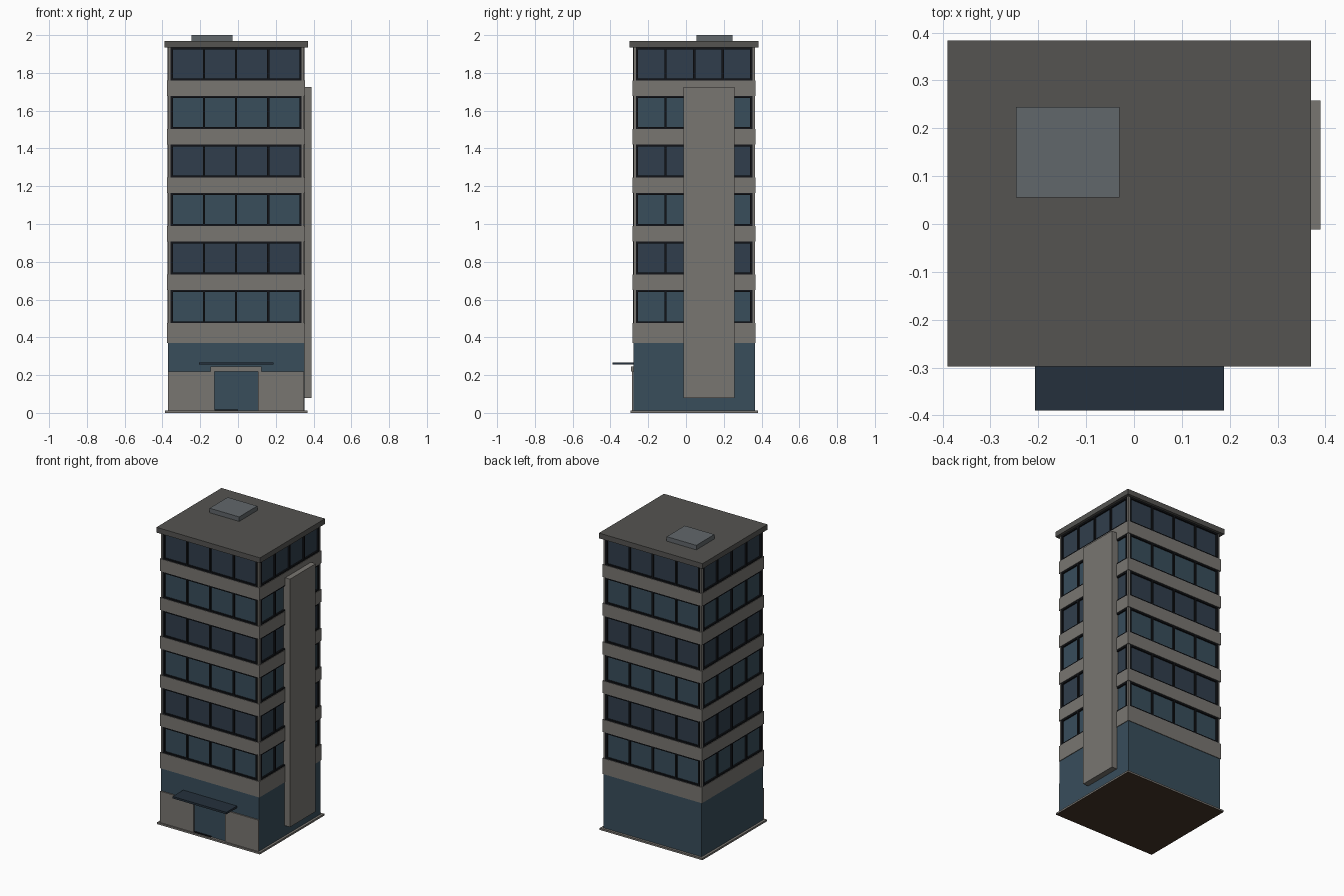
import bpy, bmesh
from math import pi
from mathutils import Matrix, Vector

if "Cube" in bpy.data.objects:
    bpy.data.objects.remove(bpy.data.objects["Cube"])


def mat(name, c):
    m = bpy.data.materials.new(name)
    m.diffuse_color = (*c, 1)
    m.use_nodes = True
    m.node_tree.nodes["Principled BSDF"].inputs["Base Color"].default_value = m.diffuse_color
    return m


stone = mat("stone", (0.19, 0.18, 0.165))
roofing = mat("roofing", (0.09, 0.088, 0.083))
metal = mat("metal", (0.12, 0.135, 0.145))
glass_a = mat("glass_light", (0.04, 0.075, 0.105))
glass_b = mat("glass_dark", (0.03, 0.048, 0.072))
black = mat("frame_black", (0.006, 0.007, 0.009))
canopy_m = mat("canopy_blue", (0.018, 0.03, 0.045))
under = mat("base_brown", (0.06, 0.035, 0.02))


def boxes(name, specs, material, M=Matrix()):
    """One object from boxes given as (x0, x1, y0, y1, z0, z1)."""
    bm = bmesh.new()
    for x0, x1, y0, y1, z0, z1 in specs:
        S = Matrix.Diagonal((x1 - x0, y1 - y0, z1 - z0, 1))
        T = Matrix.Translation(((x0 + x1) / 2, (y0 + y1) / 2, (z0 + z1) / 2))
        bmesh.ops.create_cube(bm, size=1, matrix=M @ T @ S)
    me = bpy.data.meshes.new(name)
    bm.to_mesh(me)
    bm.free()
    me.materials.append(material)
    ob = bpy.data.objects.new(name, me)
    bpy.context.collection.objects.link(ob)
    return ob


# Body centre and half sizes
CX, CY, HX, HY = -0.01, 0.043, 0.365, 0.326
PITCH, SILL, WIN = 0.257, 0.475, 0.175


def slab(inset, z0, z1):
    return (CX - HX + inset, CX + HX - inset, CY - HY + inset, CY + HY - inset, z0, z1)


# Base, glazed ground floor, tower core and roof
base = boxes("base_plate", [slab(-0.012, 0, 0.012)], stone)
base.data.materials.append(under)
for p in base.data.polygons:
    if p.normal.z < -0.5:
        p.material_index = 1
boxes("ground_floor", [slab(0.004, 0.012, 0.37)], glass_a)
boxes("tower_core", [slab(0.02, 0.37, 1.94)], stone)
boxes("roof_slab", [slab(-0.015, 1.935, 1.97)], roofing)
boxes("roof_hatch", [(-0.247, -0.03, 0.055, 0.245, 1.97, 2.0)], metal)

# Floor bands
bands = [slab(0, 0.37, SILL)]
for i in range(1, 6):
    z = SILL + i * PITCH
    bands.append(slab(0, z - PITCH + WIN, z))
boxes("floor_bands", bands, stone)

# Corner posts
P = 0.01
posts = []
for sx in (-1, 1):
    for sy in (-1, 1):
        x, y = CX + sx * (HX - 0.015), CY + sy * (HY - 0.015)
        posts.append((x - P, x + P, y - P, y + P, 0.37, 1.94))
boxes("corner_posts", posts, stone)

# Window rows: four panes per side on each floor
F = 0.006
for k, side in enumerate(("front", "right", "back", "left")):
    w, d = ((HX, HY), (HY, HX))[k % 2]
    w -= 0.018
    M = Matrix.Translation(Vector((CX, CY, 0))) @ Matrix.Rotation(k * pi / 2, 4, 'Z')
    frames, panes = [], {0: [], 1: []}
    for i in range(6):
        z0 = SILL + i * PITCH
        z1 = z0 + WIN
        y0, y1 = -d + 0.003, -d + 0.022
        frames += [(-w, w, y0, y1, z0, z0 + 0.01), (-w, w, y0, y1, z1 - 0.01, z1)]
        for j in range(5):
            x = -w + F + j * (2 * w - 2 * F) / 4
            frames.append((x - F, x + F, y0, y1, z0 + 0.01, z1 - 0.01))
        panes[i % 2].append((-w + F, w - F, -d + 0.013, -d + 0.022, z0 + 0.005, z1 - 0.005))
    boxes(f"window_frames_{side}", frames, black, M)
    boxes(f"glass_light_{side}", panes[0], glass_a, M)
    boxes(f"glass_dark_{side}", panes[1], glass_b, M)

# Side fin
boxes("side_fin", [(0.34, 0.39, -0.012, 0.258, 0.08, 1.725)], stone)

# Entrance: flanking walls, lintel, threshold and canopy
boxes("entrance_walls", [(-0.37, -0.125, -0.287, -0.27, 0.012, 0.22),
                         (0.105, 0.35, -0.287, -0.27, 0.012, 0.22)], stone)
boxes("entrance_lintel", [(-0.145, 0.125, -0.29, -0.27, 0.22, 0.245)], stone)
boxes("door_threshold", [(-0.125, 0.0, -0.287, -0.27, 0.012, 0.018)], black)
boxes("entrance_canopy", [(-0.207, 0.188, -0.39, -0.27, 0.255, 0.268)], canopy_m)
